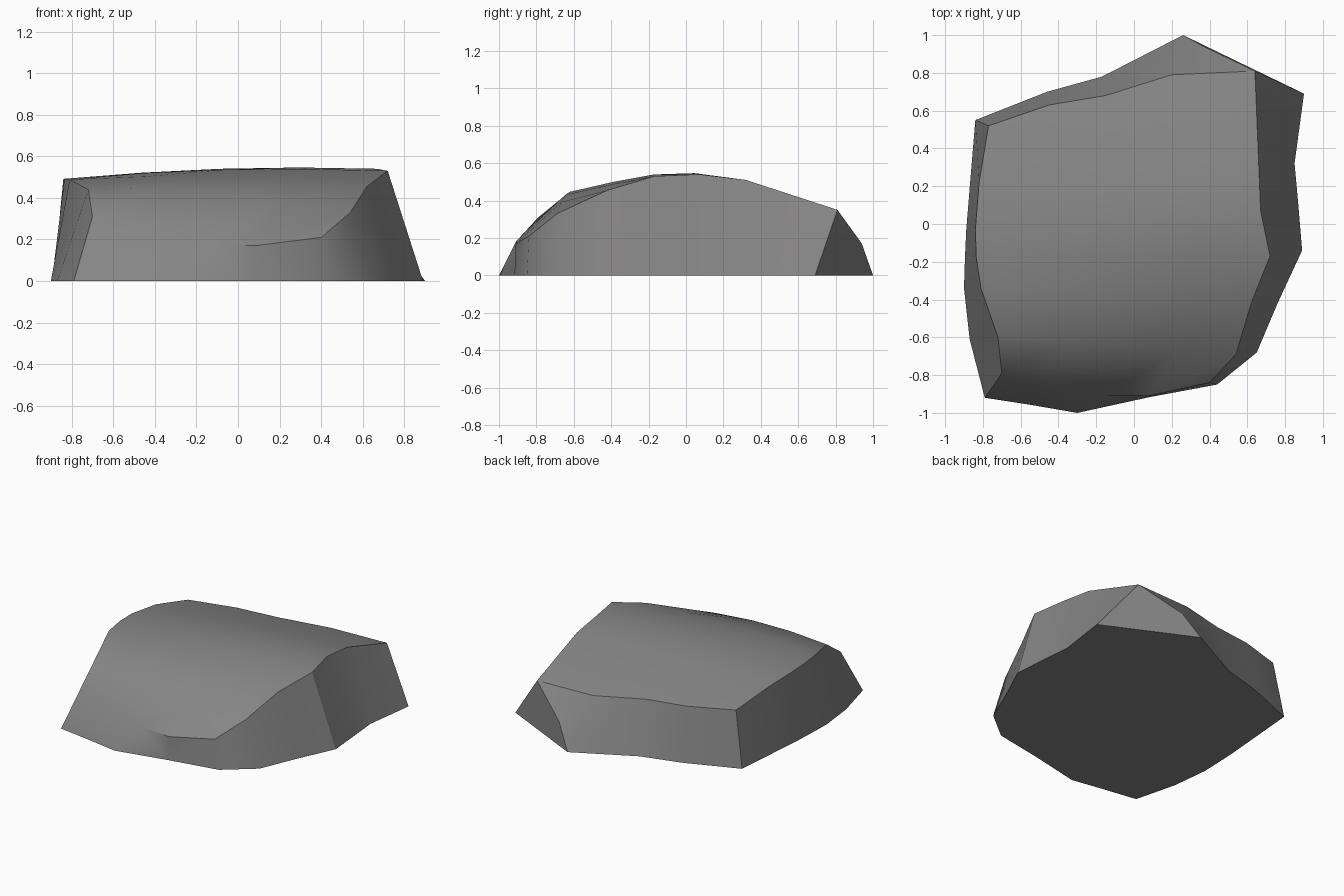
import bpy, bmesh, math
from mathutils import Vector

if "Cube" in bpy.data.objects:
    bpy.data.objects.remove(bpy.data.objects["Cube"])

# Top rim of the boulder, front to back, on the left and right sides
left = [(-.70, -.79, .31), (-.72, -.60, .44), (-.81, -.34, .488), (-.835, -.18, .492),
        (-.84, -.03, .49), (-.82, .22, .467), (-.77, .52, .40)]
right = [(.40, -.84, .21), (.54, -.69, .33), (.62, -.42, .455), (.72, -.17, .53),
         (.67, .07, .54), (.66, .32, .51), (.64, .81, .35)]
# Middle of the front and back rims, left to right
front = [(-.42, -.85, .245), (-.14, -.91, .18), (.08, -.91, .17)]
back = [(-.45, .63, .385), (-.15, .68, .375), (.20, .79, .35)]
# How far each row of the crown bulges above a straight line
bulge = [0, .045, .03, .025, .025, .015, 0]

# Ground outline, anticlockwise from the front left corner
ground = [(-.79, -.92), (-.55, -.957), (-.30, -1), (.08, -.917),
          (.44, -.85), (.65, -.68), (.76, -.42), (.89, -.14), (.87, .10), (.85, .32),
          (.90, .69), (.26, 1), (-.17, .78), (-.46, .70),
          (-.84, .55), (-.87, .19), (-.888, -.03), (-.895, -.18), (-.90, -.34), (-.87, -.61)]

bm = bmesh.new()

# Crown: a grid lofted between the left and right rims
grid = []
for r in range(7):
    a, b = Vector(left[r]), Vector(right[r])
    if r == 0:
        mids = front
    elif r == 6:
        mids = back
    else:
        mids = [a.lerp(b, t) + Vector((0, 0, bulge[r] * 4 * t * (1 - t))) for t in (.25, .5, .75)]
    grid.append([bm.verts.new(p) for p in (a, *mids, b)])
for r in range(6):
    for c in range(4):
        bm.faces.new((grid[r][c], grid[r][c + 1], grid[r + 1][c + 1], grid[r + 1][c]))

# Sides: join the rim to the ground outline
rim = (grid[0] + [row[4] for row in grid[1:6]] + grid[6][::-1]
       + [row[0] for row in grid[5:0:-1]])
base = [bm.verts.new((x, y, 0)) for x, y in ground]
for i in range(20):
    j = (i + 1) % 20
    if i == 2:        # slanted crease on the front
        bm.faces.new((base[i], base[j], rim[i]))
        bm.faces.new((base[j], rim[j], rim[i]))
    elif i == 10:     # chipped back right corner
        chip = bm.verts.new((.37, .94, .17))
        bm.faces.new((base[i], base[j], chip, rim[i]))
        bm.faces.new((base[j], rim[j], chip))
        bm.faces.new((chip, rim[j], rim[i]))
    else:
        bm.faces.new((base[i], base[j], rim[j], rim[i]))

# Flat underside
bm.faces.new(base[::-1])
bmesh.ops.recalc_face_normals(bm, faces=bm.faces[:])

mesh = bpy.data.meshes.new("boulder")
bm.to_mesh(mesh)
bm.free()
stone = bpy.data.materials.new("grey stone")
stone.diffuse_color = (.24, .235, .235, 1)
stone.use_nodes = True
stone.node_tree.nodes["Principled BSDF"].inputs["Base Color"].default_value = stone.diffuse_color
mesh.materials.append(stone)
boulder = bpy.data.objects.new("boulder", mesh)
bpy.context.collection.objects.link(boulder)
bpy.context.view_layer.objects.active = boulder
boulder.select_set(True)
bpy.ops.object.shade_smooth_by_angle(angle=math.radians(30))
